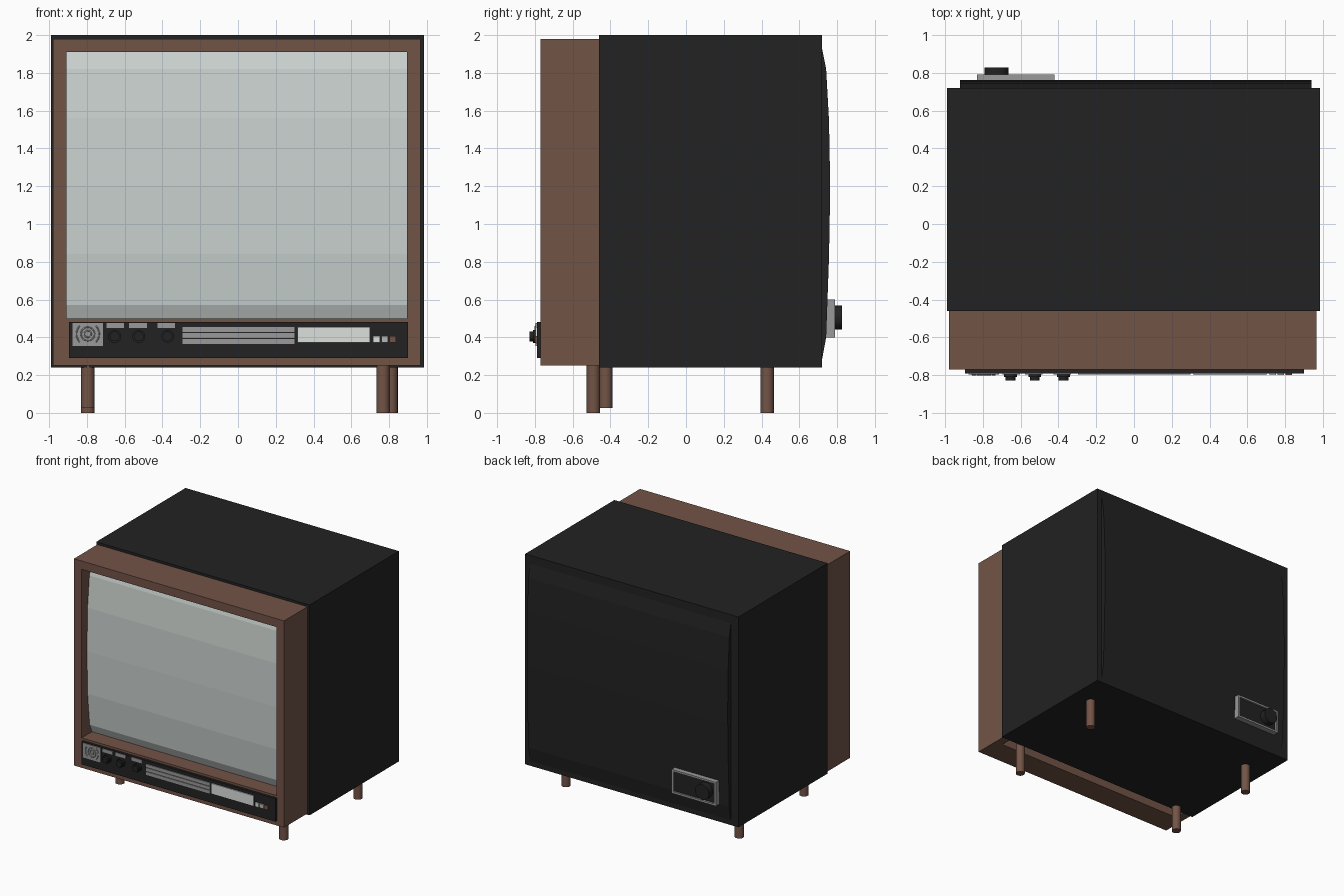
import bpy
import bmesh
from math import cos, sin, pi, radians

cube = bpy.data.objects.get("Cube")
if cube:
    bpy.data.objects.remove(cube, do_unlink=True)


def material(name, r, g, b):
    mat = bpy.data.materials.new(name)
    mat.use_nodes = True
    mat.diffuse_color = (r, g, b, 1)
    mat.node_tree.nodes["Principled BSDF"].inputs["Base Color"].default_value = (r, g, b, 1)
    return mat


BLACK = material("matte black", 0.016, 0.016, 0.016)
WOOD = material("brown wood", 0.17, 0.088, 0.062)
GLASS = material("pale screen glass", 0.60, 0.65, 0.625)
GREY = material("mid grey", 0.32, 0.32, 0.32)
WHITE = material("off white", 0.72, 0.75, 0.73)
SILVER = material("light grey", 0.47, 0.48, 0.48)


def add_object(name, bm, mat):
    bmesh.ops.recalc_face_normals(bm, faces=bm.faces)
    mesh = bpy.data.meshes.new(name)
    bm.to_mesh(mesh)
    bm.free()
    mesh.materials.append(mat)
    obj = bpy.data.objects.new(name, mesh)
    bpy.context.collection.objects.link(obj)
    return obj


def box(name, x, y, z, mat):
    """Box given by its (low, high) range on each axis."""
    bm = bmesh.new()
    bmesh.ops.create_cube(bm, size=1)
    for v in bm.verts:
        v.co = [r[0] if c < 0 else r[1] for c, r in zip(v.co, (x, y, z))]
    return add_object(name, bm, mat)


def prism(name, profile, x, mat):
    """Closed (y, z) profile extruded along x."""
    bm = bmesh.new()
    face = bm.faces.new([bm.verts.new((x[0], py, pz)) for py, pz in profile])
    new = bmesh.ops.extrude_face_region(bm, geom=[face])["geom"]
    for v in new:
        if isinstance(v, bmesh.types.BMVert):
            v.co.x = x[1]
    return add_object(name, bm, mat)


def cylinder(name, centre, radius, depth, mat, along_y=False, sides=16):
    bpy.ops.mesh.primitive_cylinder_add(
        vertices=sides, radius=radius, depth=depth, location=centre,
        rotation=(pi / 2 if along_y else 0, 0, 0))
    obj = bpy.context.object
    obj.name = name
    obj.data.materials.append(mat)
    bpy.ops.object.shade_smooth_by_angle(angle=radians(40))
    return obj


def arc(name, x, y, z, radius, start, end, mat):
    """Thin raised wire arc lying in a front-facing plane."""
    curve = bpy.data.curves.new(name, 'CURVE')
    curve.dimensions = '3D'
    curve.bevel_depth = 0.004
    curve.bevel_resolution = 1
    steps = 20
    line = curve.splines.new('POLY')
    line.points.add(steps)
    for i, p in enumerate(line.points):
        a = start + (end - start) * i / steps
        p.co = (x + radius * cos(a), y, z + radius * sin(a), 1)
    curve.materials.append(mat)
    bpy.context.collection.objects.link(bpy.data.objects.new(name, curve))


# Cabinet body with a bowed back cover
box("cabinet_body", (-0.99, 0.985), (-0.46, 0.72), (0.24, 2.0), BLACK)
back = [(0.70, 0.28), (0.72, 0.28), (0.742, 0.40), (0.757, 0.82), (0.762, 1.1),
        (0.762, 1.28), (0.757, 1.55), (0.742, 1.82), (0.72, 1.93), (0.70, 1.93)]
prism("back_cover", back, (-0.92, 0.94), BLACK)

# Wooden front surround; the lower board stops short of the cabinet
for name, x in (("surround_right", (-0.98, -0.908)), ("surround_left", (0.895, 0.965))):
    box(name, x, (-0.77, -0.455), (0.25, 1.98), WOOD)
inner = (-0.908, 0.895)
box("surround_top", inner, (-0.77, -0.455), (1.91, 1.98), WOOD)
box("surround_bottom", inner, (-0.77, -0.56), (0.25, 0.50), WOOD)

# Bowed screen
glass = [(-0.48, 0.49), (-0.63, 0.49), (-0.665, 0.57), (-0.692, 0.84), (-0.70, 1.2),
         (-0.692, 1.56), (-0.668, 1.82), (-0.64, 1.92), (-0.48, 1.92)]
prism("screen", glass, inner, GLASS)

# Control panel
box("control_panel", (-0.895, 0.90), (-0.79, -0.765), (0.29, 0.482), BLACK)

# Speaker plate with concentric rings
box("speaker_plate", (-0.875, -0.715), (-0.797, -0.785), (0.355, 0.477), GREY)
for i, radius in enumerate((0.018, 0.036)):
    arc(f"speaker_ring_{i + 1}", -0.795, -0.797, 0.418, radius, 0, 2 * pi, GREY)
for side, middle in (("left", 0), ("right", pi)):
    arc("speaker_arc_" + side, -0.795, -0.797, 0.418, 0.06,
        middle - pi / 4, middle + pi / 4, GREY)

# Three dials, each under a grey label tab
for i, (x, tab) in enumerate(((-0.653, -0.65), (-0.525, -0.53), (-0.373, -0.38))):
    cylinder(f"dial_base_{i + 1}", (x, -0.795, 0.405), 0.034, 0.03, BLACK, True, 20)
    cylinder(f"dial_knob_{i + 1}", (x, -0.812, 0.405), 0.026, 0.034, BLACK, True, 20)
    box(f"dial_tab_{i + 1}", (tab - 0.047, tab + 0.047), (-0.796, -0.785),
        (0.449, 0.477), GREY)

# Grille slats and display strip
for i in range(3):
    z = 0.365 + i * 0.032
    box(f"grille_slat_{i + 1}", (-0.295, 0.30), (-0.796, -0.785), (z, z + 0.027), GREY)
box("display_strip", (0.315, 0.70), (-0.798, -0.785), (0.372, 0.456), WHITE)

# Push buttons
for i, mat in enumerate((WHITE, SILVER, WOOD)):
    x = 0.716 + i * 0.043
    box(f"push_button_{i + 1}", (x, x + 0.035), (-0.799, -0.785), (0.372, 0.407), mat)

# Rear connection plate: grey rim around a black inset, with a round knob
px, pz = (-0.83, -0.42), (0.40, 0.60)
rim = 0.016
box("rear_plate_inset", (px[0] + rim, px[1] - rim), (0.73, 0.775),
    (pz[0] + rim, pz[1] - rim), BLACK)
for i in range(2):
    x = (px[0], px[0] + rim) if i == 0 else (px[1] - rim, px[1])
    z = (pz[0], pz[0] + rim) if i == 0 else (pz[1] - rim, pz[1])
    box(f"rear_rim_side_{i + 1}", x, (0.73, 0.79), pz, GREY)
    box(f"rear_rim_bar_{i + 1}", (px[0] + rim, px[1] - rim), (0.73, 0.79), z, GREY)
cylinder("rear_knob", (-0.727, 0.79, 0.505), 0.064, 0.074, BLACK, True, 24)

# Legs
legs = {"front_right_leg": (-0.795, -0.425, 0.025), "front_left_leg": (0.768, -0.49, 0),
        "back_right_leg": (-0.795, 0.43, 0), "back_left_leg": (0.81, 0.43, 0)}
for name, (x, y, foot) in legs.items():
    top = 0.30
    cylinder(name, (x, y, (top + foot) / 2), 0.036, top - foot, WOOD)
